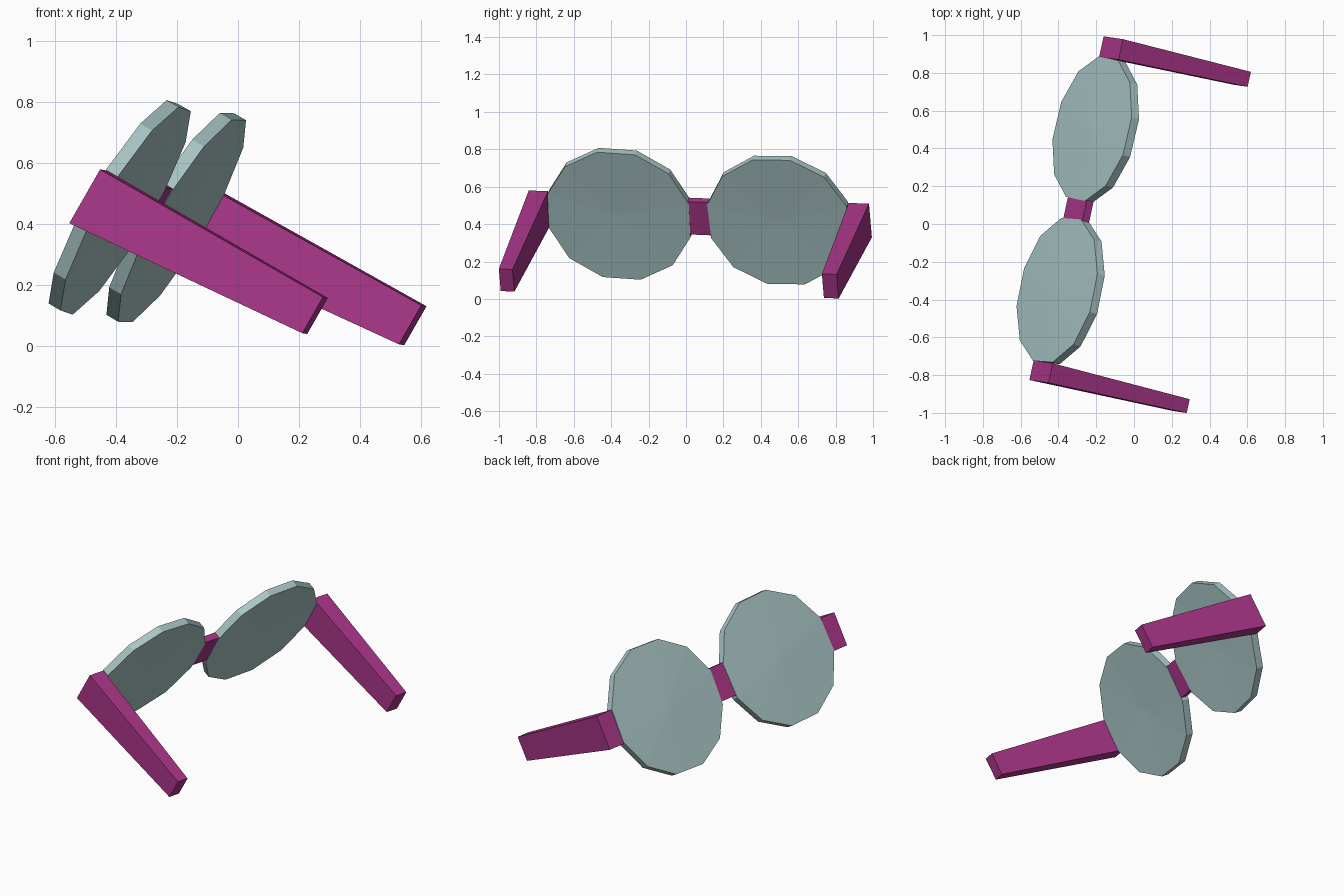
import bpy, math
from mathutils import Vector, Matrix

if "Cube" in bpy.data.objects:
    bpy.data.objects.remove(bpy.data.objects["Cube"])

# Tilted frame of the glasses: a = sideways, b = backwards, u = up
A = Vector((0.212, 0.9767, -0.038)).normalized()
U = Vector((0.495, -0.074, 0.866))
U = (U - A * U.dot(A)).normalized()
B = A.cross(U)
O = Vector((-0.295, 0.084, 0.439))


def material(name, col):
    m = bpy.data.materials.new(name)
    m.diffuse_color = (*col, 1)
    m.use_nodes = True
    m.node_tree.nodes["Principled BSDF"].inputs["Base Color"].default_value = m.diffuse_color
    return m


LENS = material("grey_teal", (0.40, 0.56, 0.56))
FRAME = material("plum", (0.40, 0.036, 0.25))


def add(name, pts, faces, mat):
    me = bpy.data.meshes.new(name)
    me.from_pydata([O + A * a + B * b + U * u for a, b, u in pts], [], faces)
    me.materials.append(mat)
    ob = bpy.data.objects.new(name, me)
    bpy.context.collection.objects.link(ob)
    # consistent outward normals
    import bmesh
    bm = bmesh.new()
    bm.from_mesh(me)
    bmesh.ops.recalc_face_normals(bm, faces=bm.faces)
    bm.to_mesh(me)
    bm.free()


def lens(name, ca, r, roll, n=12, front=-0.021, back=0.025, dome=0.01):
    """Slightly domed twelve-sided disc."""
    ang = [math.radians(15 + roll) + i * math.tau / n for i in range(n)]
    pts = [(ca + r * math.cos(t), b, r * math.sin(t)) for b in (front, back) for t in ang]
    pts += [(ca, front - dome, 0), (ca, back - dome, 0)]
    faces = []
    for i in range(n):
        j = (i + 1) % n
        faces += [(i, j, n + j, n + i), (j, i, 2 * n), (n + i, n + j, 2 * n + 1)]
    add(name, pts, faces, LENS)


def bar(name, start, end):
    """Tapered box between two sections (a0, a1, u0, u1, b)."""
    pts = []
    for a0, a1, u0, u1, b in (start, end):
        pts += [(a0, b, u0), (a1, b, u0), (a1, b, u1), (a0, b, u1)]
    faces = [(0, 1, 2, 3), (4, 5, 6, 7)]
    faces += [(i, (i + 1) % 4, 4 + (i + 1) % 4, 4 + i) for i in range(4)]
    add(name, pts, faces, FRAME)


# Lenses
lens("lens_one", -0.4485, 0.400, -2)
lens("lens_two", 0.427, 0.396, 2)

# Bridge between the lenses
bar("bridge", (-0.065, 0.047, -0.099, 0.104, -0.019), (-0.065, 0.047, -0.099, 0.104, 0.023))

# Temples, tapering towards the tips
bar("temple_one", (-0.942, -0.836, -0.092, 0.112, -0.016), (-0.927, -0.852, -0.014, 0.123, 0.842))
bar("temple_two", (0.810, 0.921, -0.096, 0.112, -0.016), (0.829, 0.910, -0.016, 0.132, 0.778))
